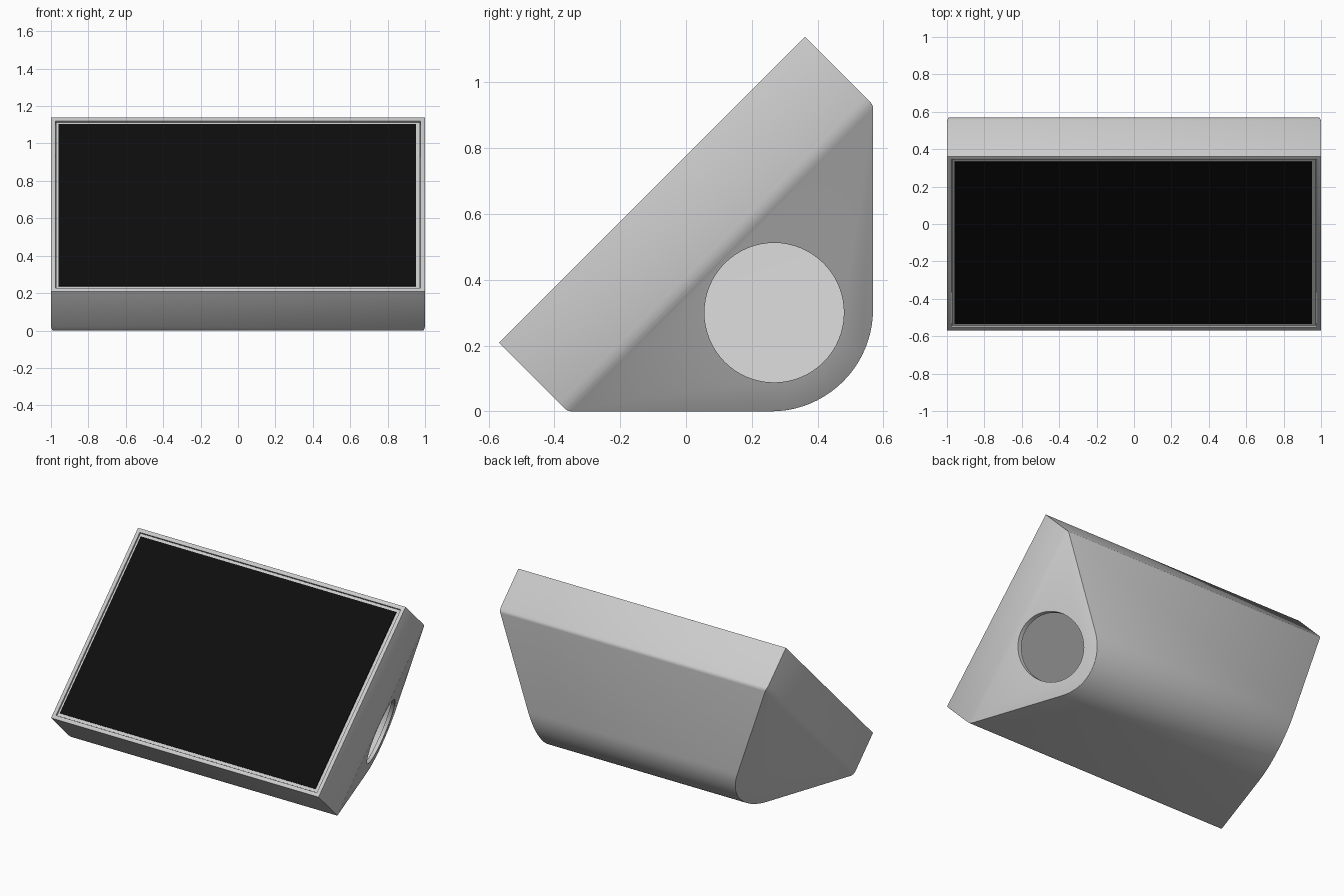
import bpy, bmesh, math
from mathutils import Vector

if "Cube" in bpy.data.objects:
    bpy.data.objects.remove(bpy.data.objects["Cube"])

R2 = math.sqrt(2)
FRONT, LOW, HIGH, BACK = 0.777, -0.36, 1.50, 0.5685   # profile limits
SLOPE, BEND, SOFT = 0.48, 0.28, 0.025                 # inward taper of the sides


def arc(cy, cz, r, a0, a1, n):
    return [(cy + r * math.cos(math.radians(a0 + (a1 - a0) * i / n)),
             cz + r * math.sin(math.radians(a0 + (a1 - a0) * i / n))) for i in range(n + 1)]


def wedge(name, t, front):
    """Wedge solid inset by t: side profile extruded along x, ends trimmed to the taper."""
    lo, hi, back, r = LOW + t * R2, HIGH - t * R2, BACK - t, 0.31 - t
    s, k = 0.03, math.tan(math.radians(22.5))
    pts = [((lo - front) / 2, (lo + front) / 2)]
    pts += arc(lo - t + s * k, t + s, s, 225, 270, 4)
    pts += arc(back - r, t + r, r, -90, 0, 20)
    pts += arc(back - s, hi - back - s * k, s, 0, 45, 4)
    pts += [((hi - front) / 2, (hi + front) / 2)]
    bm = bmesh.new()
    w = 1 - t
    face = bm.faces.new([bm.verts.new((-w, y, z)) for y, z in pts])
    ext = bmesh.ops.extrude_face_region(bm, geom=[face])
    bmesh.ops.translate(bm, verts=[v for v in ext["geom"] if isinstance(v, bmesh.types.BMVert)],
                        vec=(2 * w, 0, 0))
    # tangent cuts form the softly bent side panels
    for side in (1, -1):
        for f in (-0.5, 0, 0.5, 1):
            q = (f + 1) * SOFT
            k = SLOPE * q / (2 * SOFT)
            drop = SLOPE * q * q / (4 * SOFT)
            h = (FRONT - (BEND + f * SOFT) * R2) / 2
            no = Vector((side, k / R2, -k / R2)).normalized()
            co = Vector((side * (1 - drop), -h, h)) - no * t
            bmesh.ops.bisect_plane(bm, geom=bm.verts[:] + bm.edges[:] + bm.faces[:], dist=1e-6,
                                   plane_co=co, plane_no=no, clear_outer=True)
            bmesh.ops.holes_fill(bm, edges=[e for e in bm.edges if e.is_boundary], sides=0)
    bmesh.ops.recalc_face_normals(bm, faces=bm.faces[:])
    me = bpy.data.meshes.new(name)
    bm.to_mesh(me)
    bm.free()
    ob = bpy.data.objects.new(name, me)
    bpy.context.collection.objects.link(ob)
    return ob


def activate(ob):
    bpy.ops.object.select_all(action='DESELECT')
    ob.select_set(True)
    bpy.context.view_layer.objects.active = ob


def cut(ob, cutter):
    m = ob.modifiers.new("cut", 'BOOLEAN')
    m.operation, m.solver, m.object = 'DIFFERENCE', 'EXACT', cutter
    activate(ob)
    bpy.ops.object.modifier_apply(modifier=m.name)
    bpy.data.objects.remove(cutter, do_unlink=True)


def face_slab(name, cx, width, height, top, thick):
    """Slab lying in the tilted front face, its top at the given height above the face."""
    off = (top - thick / 2) / R2
    bpy.ops.mesh.primitive_cube_add(size=1, location=(cx, -0.1035 - off, 0.6735 + off),
                                    rotation=(math.radians(45), 0, 0))
    ob = bpy.context.object
    ob.name = name
    ob.scale = (width, height, thick)
    return ob


# hollow housing, open at the front
housing = wedge("housing", 0, FRONT)
bev = housing.modifiers.new("bevel", 'BEVEL')
bev.width, bev.segments, bev.limit_method, bev.angle_limit = 0.012, 2, 'ANGLE', math.radians(40)
activate(housing)
bpy.ops.object.modifier_apply(modifier=bev.name)
cut(housing, wedge("cavity_cutter", 0.025, FRONT + 0.1))

# round opening in the right side only
bpy.ops.mesh.primitive_cylinder_add(vertices=64, radius=0.212, depth=0.7, location=(0.85, 0.268, 0.30),
                                    rotation=(0, math.pi / 2, 0))
cut(housing, bpy.context.object)
activate(housing)
bpy.ops.object.shade_smooth_by_angle(angle=math.radians(30))

# bezel panel and dark screen
face_slab("bezel", 0, 1.945, 1.26, -0.008, 0.03)
screen = face_slab("screen", -0.004, 1.91, 1.222, -0.003, 0.02)
black = bpy.data.materials.new("screen_black")
black.diffuse_color = (0.004, 0.004, 0.004, 1)
black.use_nodes = True
black.node_tree.nodes["Principled BSDF"].inputs["Base Color"].default_value = black.diffuse_color
screen.data.materials.append(black)
